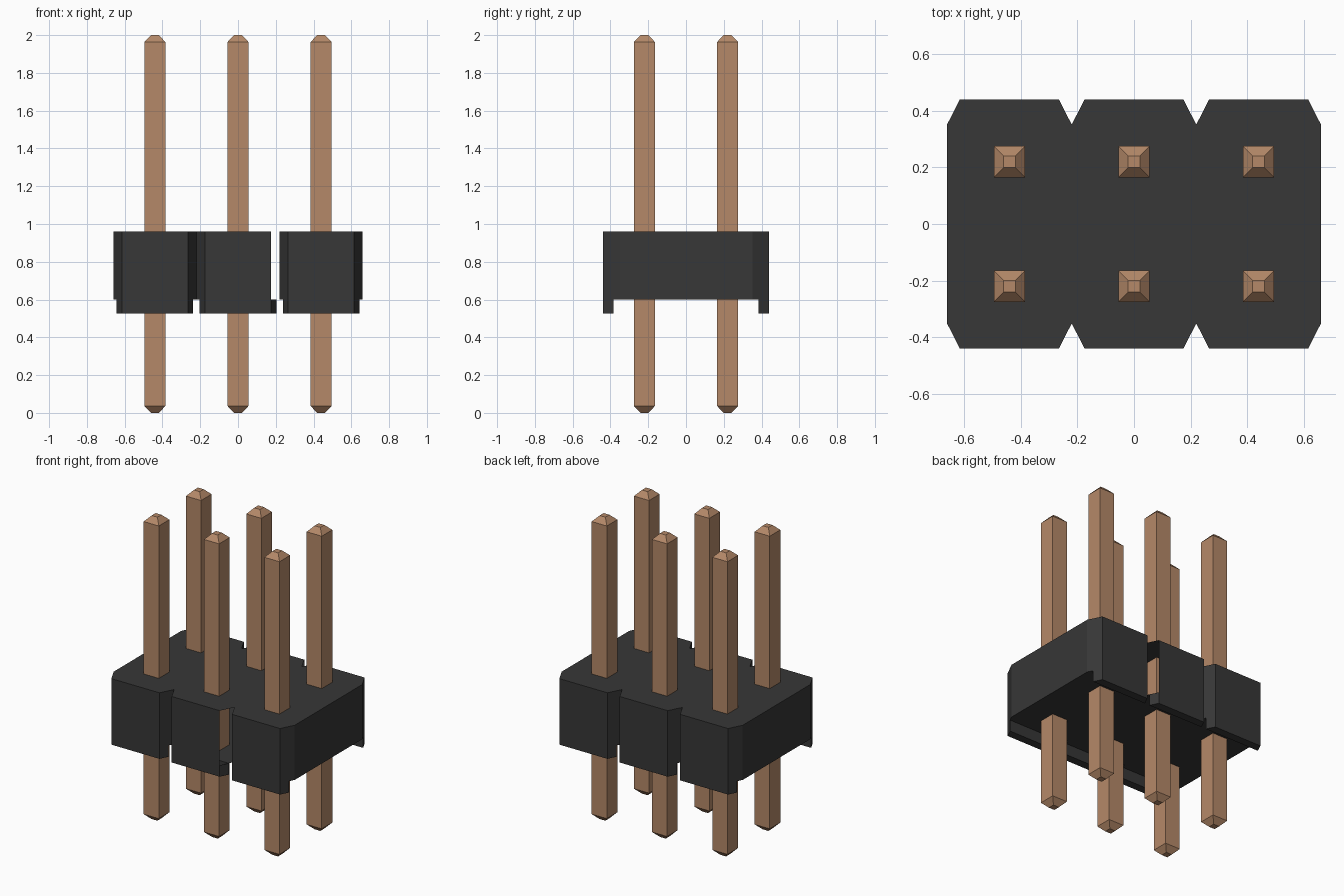
import bpy
import bmesh

if "Cube" in bpy.data.objects:
    bpy.data.objects.remove(bpy.data.objects["Cube"], do_unlink=True)

PITCH = 0.44
CELLS = (-PITCH, 0.0, PITCH)
BOTTOM, SHELF, TOP = 0.525, 0.6, 0.96       # foot, underside and top heights
FLAT, CLIP, HALF = 0.175, 0.2025, 0.22      # half widths of a cell along its chamfer
Y_OUT, Y_FOOT, Y_TIP = 0.44, 0.385, 0.352   # matching depths


def material(name, rgb):
    mat = bpy.data.materials.new(name)
    mat.use_nodes = True
    mat.diffuse_color = (*rgb, 1)
    bsdf = mat.node_tree.nodes["Principled BSDF"]
    bsdf.inputs["Base Color"].default_value = (*rgb, 1)
    bsdf.inputs["Roughness"].default_value = 0.6
    return mat


def finish(bm, name, mat):
    bmesh.ops.remove_doubles(bm, verts=bm.verts, dist=1e-4)
    bmesh.ops.recalc_face_normals(bm, faces=bm.faces)
    mesh = bpy.data.meshes.new(name)
    bm.to_mesh(mesh)
    bm.free()
    mesh.materials.append(mat)
    obj = bpy.data.objects.new(name, mesh)
    bpy.context.collection.objects.link(obj)
    return obj


def face(bm, points):
    return bm.faces.new([bm.verts.new(p) for p in points])


def wall(bm, a, b, z0, z1):
    face(bm, [(*a, z0), (*b, z0), (*b, z1), (*a, z1)])


black = material("black plastic", (0.038, 0.038, 0.038))
copper = material("copper pin", (0.46, 0.25, 0.14))


# Housing: three chamfered cells side by side with a recessed underside
def side(s):
    """Outline of one long side, left to right; s is -1 front, 1 back."""
    pts = []
    for i, cx in enumerate(CELLS):
        # The two outer ends are very slightly wider than the notches
        for dx, y in ((-HALF, Y_TIP), (-CLIP, Y_FOOT), (-FLAT, Y_OUT),
                      (FLAT, Y_OUT), (CLIP, Y_FOOT), (HALF, Y_TIP)):
            if pts and dx == -HALF:
                continue                    # shared notch point
            pts.append((cx + dx, s * y))
    return pts


bm = bmesh.new()
front, back = side(-1), side(1)
outline = front + back[::-1]
face(bm, [(*p, TOP) for p in outline])
face(bm, [(*p, SHELF) for p in outline if abs(p[1]) < Y_OUT - 0.01])
for row in (front, back):
    for a, b in zip(row, row[1:]):
        mid = (a[0] + b[0]) / 2
        # The right-hand chamfer of the middle cell is open above the feet
        if not FLAT < mid < HALF:
            wall(bm, a, b, SHELF, TOP)
for i in (0, -1):
    wall(bm, front[i], back[i], SHELF, TOP)

# Feet: a strip below each cell on both long sides
for s in (-1, 1):
    for cx in CELLS:
        foot = [(cx - CLIP, s * Y_FOOT), (cx - FLAT, s * Y_OUT),
                (cx + FLAT, s * Y_OUT), (cx + CLIP, s * Y_FOOT)]
        face(bm, [(*p, BOTTOM) for p in foot])
        for a, b in zip(foot, foot[1:] + foot[:1]):
            wall(bm, a, b, BOTTOM, SHELF)
finish(bm, "housing", black)


# Pins: square posts with tapered ends
def pin(name, x, y):
    bm = bmesh.new()
    rings = []
    for z, r in ((0, 0.021), (0.036, 0.055), (1.964, 0.055), (2, 0.021)):
        rings.append([bm.verts.new((x + i * r, y + j * r, z))
                      for i, j in ((-1, -1), (1, -1), (1, 1), (-1, 1))])
    for lo, hi in zip(rings, rings[1:]):
        for k in range(4):
            n = (k + 1) % 4
            bm.faces.new((lo[k], lo[n], hi[n], hi[k]))
    bm.faces.new(rings[0][::-1])
    bm.faces.new(rings[-1])
    finish(bm, name, copper)


for row_name, y in (("front", -PITCH / 2), ("back", PITCH / 2)):
    for col_name, x in zip(("right", "middle", "left"), CELLS):
        pin(f"{row_name}_{col_name}_pin", x, y)
